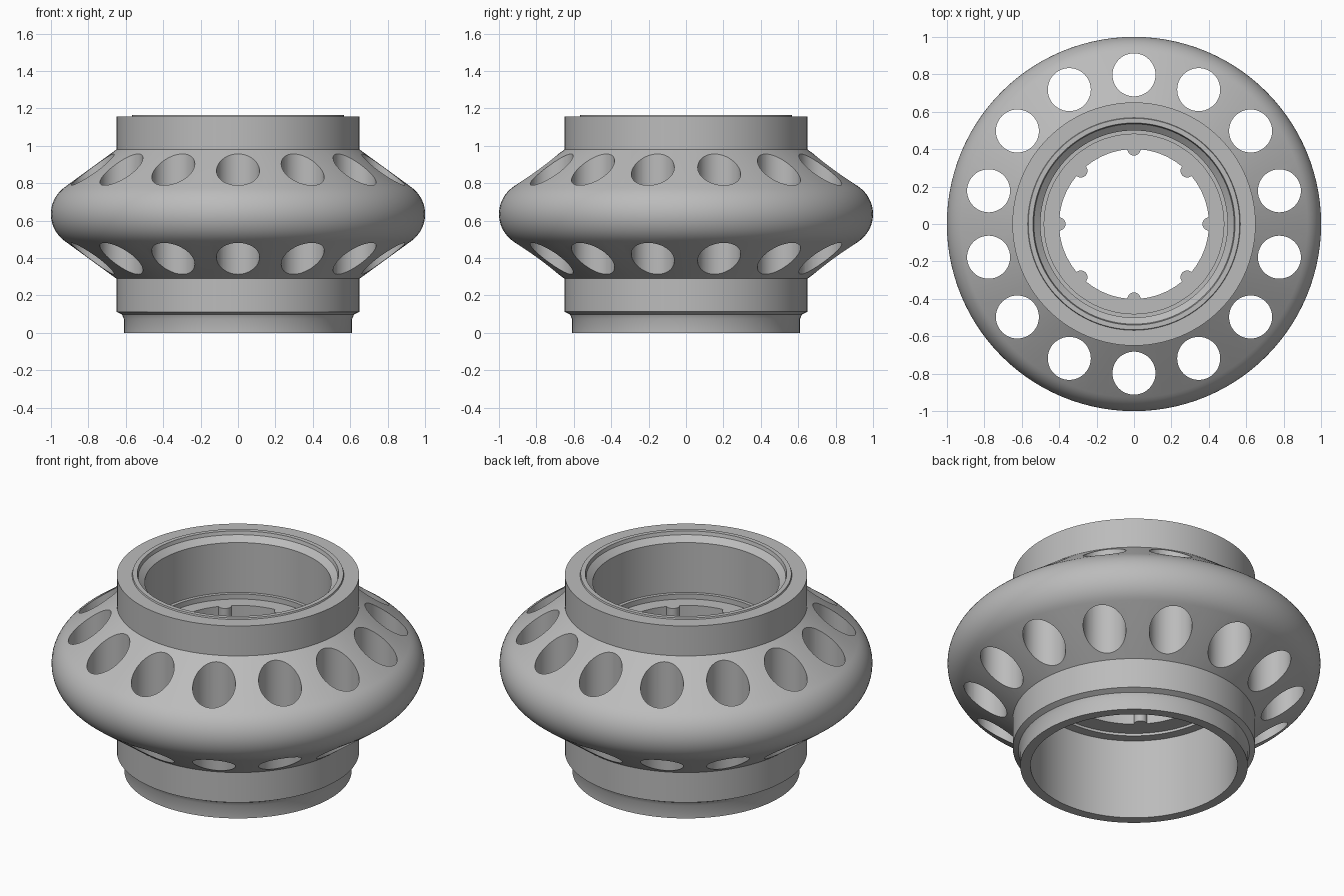
import bpy, bmesh, math
from mathutils import Matrix

if "Cube" in bpy.data.objects:
    bpy.data.objects.remove(bpy.data.objects["Cube"])

MID = 0.635          # height of the widest point
grey = bpy.data.materials.new("grey")
grey.diffuse_color = (0.5, 0.5, 0.5, 1)
grey.use_nodes = True
grey.node_tree.nodes["Principled BSDF"].inputs["Base Color"].default_value = grey.diffuse_color


def make_object(name, bm):
    bmesh.ops.recalc_face_normals(bm, faces=bm.faces)
    mesh = bpy.data.meshes.new(name)
    bm.to_mesh(mesh)
    bm.free()
    mesh.materials.append(grey)
    ob = bpy.data.objects.new(name, mesh)
    bpy.context.collection.objects.link(ob)
    return ob


def activate(ob):
    bpy.ops.object.select_all(action='DESELECT')
    ob.select_set(True)
    bpy.context.view_layer.objects.active = ob


# Cross-section (radius, height): stepped bore, collars and rounded flange
arc = [(0.823 + 0.177 * math.cos(math.radians(a)), MID + 0.177 * math.sin(math.radians(a)))
       for a in range(-54, 55, 6)]
profile = [(0.555, 0), (0.61, 0), (0.61, 0.075), (0.62, 0.098), (0.65, 0.113), (0.65, 0.29)]
profile += arc
profile += [(0.65, 0.98), (0.65, 1.157), (0.568, 1.157), (0.565, 1.165), (0.54, 1.165),
            (0.535, 1.145), (0.50, 1.115), (0.50, 0.82), (0.48, 0.82), (0.48, 0.79),
            (0.40, 0.79), (0.40, 0.49), (0.50, 0.49), (0.50, 0.475), (0.555, 0.475)]

SEGS = 112
bm = bmesh.new()
rings = []
for i in range(SEGS):
    t = 2 * math.pi * i / SEGS
    rings.append([bm.verts.new((r * math.cos(t), r * math.sin(t), z)) for r, z in profile])
n = len(profile)
for i in range(SEGS):
    a, b = rings[i], rings[(i + 1) % SEGS]
    for j in range(n):
        k = (j + 1) % n
        bm.faces.new((a[j], b[j], b[k], a[k]))
body = make_object("flanged_ring", bm)

# Fourteen vertical holes through the flange
bm = bmesh.new()
for i in range(14):
    t = math.pi / 2 + 2 * math.pi * i / 14
    bmesh.ops.create_cone(bm, cap_ends=True, segments=48, radius1=0.115, radius2=0.115, depth=1.5,
                          matrix=Matrix.Translation((0.797 * math.cos(t), 0.797 * math.sin(t), MID)))
cutter = make_object("hole_cutter", bm)
cutter.hide_render = True
mod = body.modifiers.new("holes", 'BOOLEAN')
mod.operation = 'DIFFERENCE'
mod.solver = 'EXACT'
mod.object = cutter
activate(body)
bpy.ops.object.modifier_apply(modifier=mod.name)
bpy.data.objects.remove(cutter)
bpy.ops.object.shade_smooth_by_angle(angle=math.radians(25))

# Eight half-round keys on the inner web
bm = bmesh.new()
for i in range(8):
    turn = Matrix.Rotation(math.pi * i / 4, 4, 'Z')
    low, high = [], []
    for s in range(13):
        a = math.pi / 2 + math.pi * s / 12
        x, y = 0.401 + 0.035 * math.cos(a), 0.035 * math.sin(a)
        low.append(bm.verts.new(turn @ Matrix.Translation((x, y, 0.49)).translation))
        high.append(bm.verts.new(turn @ Matrix.Translation((x, y, 0.79)).translation))
    for s in range(12):
        bm.faces.new((low[s], low[s + 1], high[s + 1], high[s]))
    bm.faces.new(low)
    bm.faces.new(high)
    bm.faces.new((low[0], low[-1], high[-1], high[0]))
keys = make_object("inner_keys", bm)
activate(keys)
bpy.ops.object.shade_smooth_by_angle(angle=math.radians(30))
